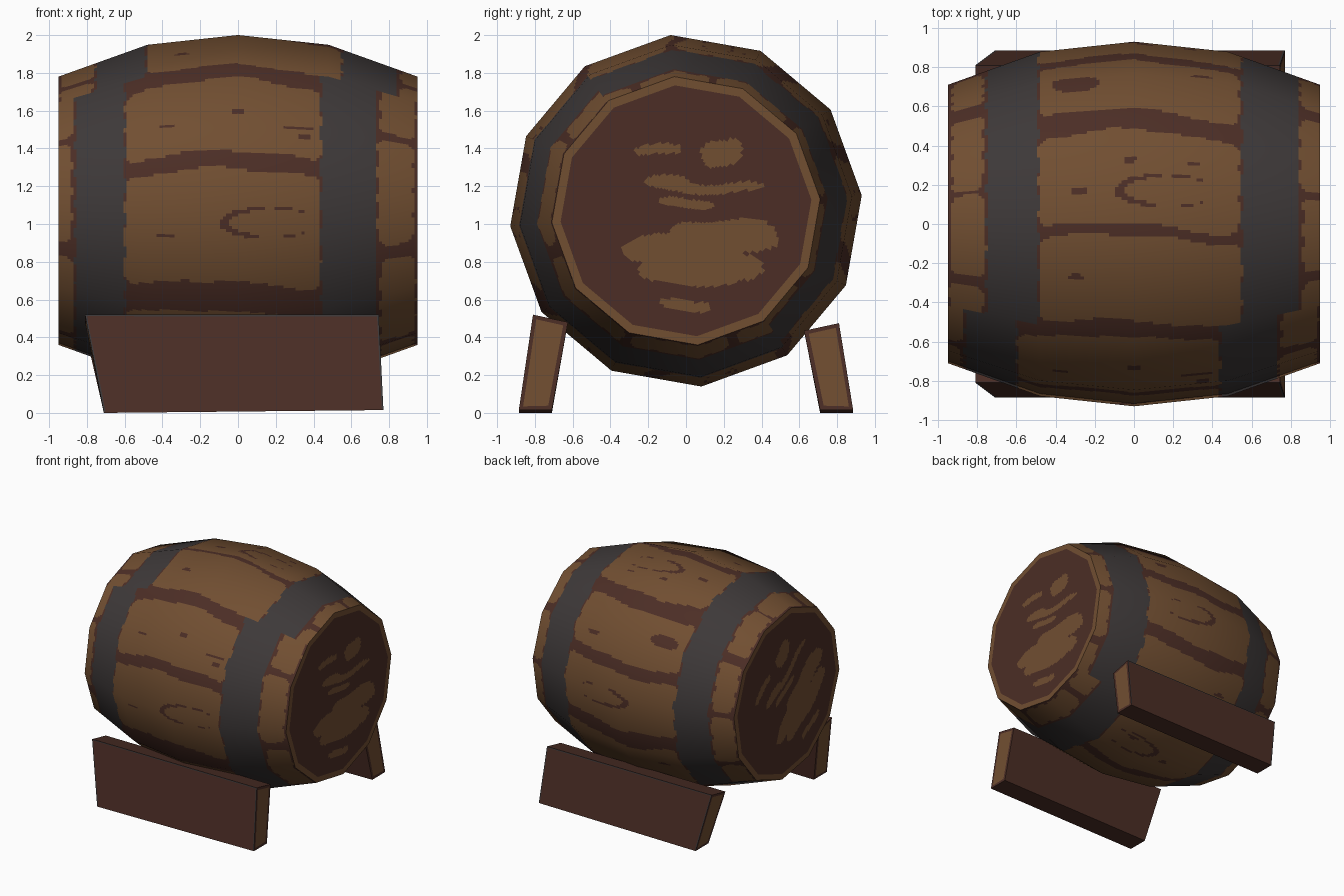
import bpy, bmesh, math
from math import sin, cos, radians, hypot

if "Cube" in bpy.data.objects:
    bpy.data.objects.remove(bpy.data.objects["Cube"])


def colour(name, rgb):
    m = bpy.data.materials.new(name)
    m.diffuse_color = (*rgb, 1)
    m.use_nodes = True
    m.node_tree.nodes["Principled BSDF"].inputs["Base Color"].default_value = m.diffuse_color
    return m


LIGHT, DARK, IRON = 0, 1, 2
MATS = [colour("light_wood", (0.165, 0.077, 0.031)),
        colour("dark_wood", (0.072, 0.027, 0.019)),
        colour("iron_grey", (0.047, 0.040, 0.040))]
CZ, SIDES = 1.07, 12
PROFILE = [(-0.95, 0.713), (-0.48, 0.882), (0, 0.934), (0.48, 0.882), (0.95, 0.713)]


def make(name, verts, faces, mats):
    me = bpy.data.meshes.new(name)
    me.from_pydata(verts, [], faces)
    for m in MATS:
        me.materials.append(m)
    me.polygons.foreach_set("material_index", mats)
    me.update()
    ob = bpy.data.objects.new(name, me)
    bpy.context.collection.objects.link(ob)
    return ob


def corner(k):
    a = radians(-5 + 360 / SIDES * k)
    return -cos(a), sin(a)


def ring(n):
    """Unit 12-gon around the x axis, each side split into n."""
    pts = []
    for k in range(SIDES):
        a, b = corner(k), corner(k + 1)
        for i in range(n):
            t = i / n
            pts.append((a[0] + (b[0] - a[0]) * t, a[1] + (b[1] - a[1]) * t))
    return pts


# Painted staves: dark seams (centre angle, half width), 0 = front, 90 = top
SEAMS = [(-31, 5.5), (17, 3), (53, 3.5), (88, 1.8), (126, 4.5), (161, 3), (198, 4),
         (236, 3), (281, 3), (329, 5.5)]
KNOTS = [(-0.38, -9, .05, .7), (0, 36, .04, 1.2), (-0.38, 31, .04, .8), (0.32, 30, .08, .8),
         (0.35, 26, .04, .8), (-0.28, 101, .05, 1), (-0.02, 111, .03, 1.2), (0.3, 110, .03, .9),
         (-0.3, 143, .12, 3.5), (0.35, 148, .06, 1), (0.1, 182, .05, 1), (-0.3, 215, .06, 1),
         (0.2, 255, .05, 1), (-0.2, 262, .04, 1), (0.1, 305, .08, .9), (-0.3, 72, .05, .8)]
ARCS = [-4, 101, 178, 258]


def stave(x, e, x0, x1, shift, scale):
    """True inside a rounded, slightly wobbly board between two seams."""
    e -= shift
    if e < -31:
        e += 360
    elif e > 329:
        e -= 360
    for (a, wa), (b, wb) in zip(SEAMS, SEAMS[1:]):
        if a <= e <= b:
            lo, hi = a + wa * scale, b - wb * scale
            wob = 0.008 * sin(13 * x + a) + 0.006 * sin(e * 0.6 + 5 * x)
            dx = abs(x - (x0 + x1) / 2) - (x1 - x0) / 2 + 0.05
            de = (abs(e - (lo + hi) / 2) - (hi - lo) / 2) * 0.0162 + 0.05
            return hypot(max(dx, 0), max(de, 0)) + wob < 0.05
    return False


def side_paint(x, e):
    e = (e + 31) % 360 - 31
    s = 0 if 54 <= e < 234 else -0.11          # hoops step where the paint wraps
    u = x - s + 0.006 * sin(e * 0.5)
    if -0.75 < u < -0.49 or 0.55 < u < 0.84:
        return IRON
    if u <= -0.75:
        return LIGHT if stave(x, e, -0.97 if s else -0.935, s - 0.765, 14, 0.6) else DARK
    if u >= 0.84:
        return LIGHT if stave(x, e, s + 0.855, 0.97 if not s else 0.93, 14, 0.6) else DARK
    bow = 2.5 * cos((x + 0.1) * 4) - 1.5
    if not stave(x, e - bow, s - 0.485, s + 0.545, 0, 1):
        return DARK
    for kx, ke, rx, re in KNOTS:
        if ((x - kx) / rx) ** 2 + ((e - ke) / re) ** 2 < 1:
            return DARK
    for ae in ARCS:
        d = ((x - 0.17) / 0.27) ** 2 + ((e - ae) / 5.5) ** 2
        if x < 0.36 and (0.62 if x < 0.1 else 0.8) < d < 1:
            return DARK
    return LIGHT


# Barrel body
def barrel_body(n=28, seg=30):
    unit = ring(n)
    m = len(unit)
    rows = []
    for (xa, ra), (xb, rb) in zip(PROFILE, PROFILE[1:]):
        rows += [(xa + (xb - xa) * i / seg, ra + (rb - ra) * i / seg) for i in range(seg)]
    rows.append(PROFILE[-1])
    verts = [(x, r * y, CZ + r * z) for x, r in rows for y, z in unit]
    faces, mats = [], []
    for i in range(len(rows) - 1):
        xm = (rows[i][0] + rows[i + 1][0]) / 2
        for j in range(m):
            k = (j + 1) % m
            faces.append((i * m + j, (i + 1) * m + j, (i + 1) * m + k, i * m + k))
            mats.append(side_paint(xm, -5 + 360 * (j + 0.5) / m))
    ob = make("barrel_body", verts, faces, mats)
    # smooth shading across the twelve sides, flat geometry kept
    ob.data.shade_smooth()
    normals = []
    for x, r in rows:
        for j in range(m):
            a = radians(-5 + 360 * j / m)
            v = (0.36 * x, -cos(a), sin(a))
            l = math.sqrt(v[0] ** 2 + 1)
            normals.append((v[0] / l, v[1] / l, v[2] / l))
    ob.data.normals_split_custom_set_from_vertices(normals)


# Barrel heads: dark lid with worn light streaks and a light rim
STREAKS = [(-.15, .32, .13, .028), (.19, .31, .11, .07), (.13, .12, .3, .026), (-.1, .15, .12, .03),
           (.0, .04, .15, .025), (.2, -.14, .29, .09), (-.06, -.2, .28, .07),
           (.08, -.31, .33, .08), (0, -.5, .14, .026)]


def head_paint(p, q, f, j, turn):
    if f > 0.935:
        return LIGHT
    c, s = cos(turn), sin(turn)
    p, q = p * c - q * s, p * s + q * c
    q += 0.012 * sin(p * 14)
    for a, b, ra, rb in STREAKS:
        if ((p - a) / ra) ** 4 + abs((q - b) / rb) ** 2 < 1:
            return LIGHT
    return DARK


def barrel_head(name, sx, turn, n=10, rings=46):
    unit = ring(n)
    m = len(unit)
    R = PROFILE[0][1]
    x = sx * PROFILE[-1][0]
    verts = [(x, 0, CZ)]
    faces, mats = [], []
    for i in range(1, rings + 1):
        f = i / rings
        verts += [(x, R * f * y, CZ + R * f * z) for y, z in unit]
        for j in range(m):
            k = (j + 1) % m
            b = 1 + (i - 1) * m
            if i == 1:
                fc = (0, b + j, b + k)
            else:
                fc = (b - m + j, b + j, b + k, b - m + k)
            # around increasing angle the plain order faces -x
            faces.append(fc if sx < 0 else fc[::-1])
            fm = (i - 0.5) / rings
            y = (unit[j][0] + unit[k][0]) / 2 * R * fm
            z = (unit[j][1] + unit[k][1]) / 2 * R * fm
            mats.append(head_paint(sx * y, z, fm, j, turn))
    ob = make(name, verts, faces, mats)
    if ob.data.polygons[m * 5].normal.x * sx < 0:
        ob.data.flip_normals()


# Leaning support boards with slanted ends
def support(name, sy, top_out, top_in):
    out_b, in_b = sy * 0.885, sy * 0.71
    out_t, in_t = sy * 0.81, sy * 0.625
    v = [(-0.71, out_b, 0), (0.77, out_b, 0.015), (0.77, in_b, 0.015), (-0.71, in_b, 0),
         (-0.81, out_t, top_out), (0.745, out_t, top_out),
         (0.745, in_t, top_in), (-0.81, in_t, top_in)]
    f = [(0, 1, 5, 4), (1, 2, 6, 5), (2, 3, 7, 6), (3, 0, 4, 7), (4, 5, 6, 7), (3, 2, 1, 0)]
    ob = make(name, v, f, [DARK] * 6)
    bm = bmesh.new()
    bm.from_mesh(ob.data)
    bmesh.ops.recalc_face_normals(bm, faces=bm.faces)
    ends = [p for p in bm.faces if abs(p.normal.x) > 0.8]
    outer = [p for p in bm.faces if p.normal.y * sy > 0.8]
    # worn light end grain, iron-grey edge line on the outer face
    bmesh.ops.inset_individual(bm, faces=ends, thickness=0.03)
    for p in ends:
        p.material_index = LIGHT
    r = bmesh.ops.inset_individual(bm, faces=outer, thickness=0.013)
    for p in r["faces"]:
        if p.calc_center_median().z > 0.05:
            p.material_index = IRON
    for p in outer:
        p.material_index = DARK
    bm.to_mesh(ob.data)
    bm.free()


barrel_body()
barrel_head("right_head", 1, 0)
barrel_head("left_head", -1, radians(-40))
support("front_support", -1, 0.52, 0.48)
support("back_support", 1, 0.475, 0.435)
